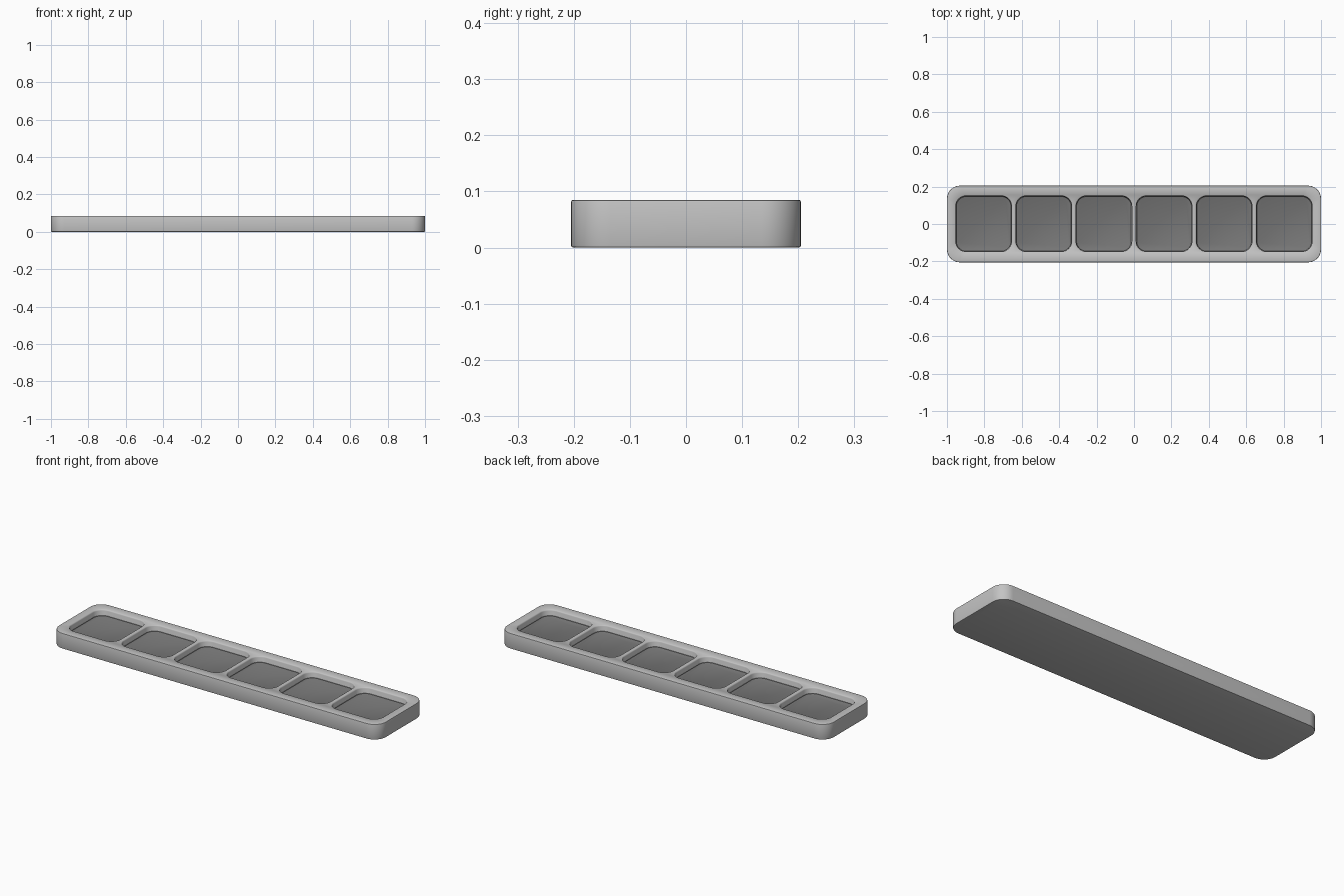
import bpy, bmesh, math

if "Cube" in bpy.data.objects:
    bpy.data.objects.remove(bpy.data.objects["Cube"])

HX, HY, H = 1.0, 0.205, 0.085      # tray half sizes and height
PITCH, WELL, FLOOR = 0.3215, 0.154, 0.05


def material(name, value):
    m = bpy.data.materials.new(name)
    m.diffuse_color = (value, value, value, 1)
    m.use_nodes = True
    m.node_tree.nodes["Principled BSDF"].inputs["Base Color"].default_value = m.diffuse_color
    return m


def ring(bm, cx, cy, hx, hy, r, z, seg=10):
    """Closed loop of vertices around a rounded rectangle."""
    verts = []
    for sx, sy, start in ((1, 1, 0), (-1, 1, 90), (-1, -1, 180), (1, -1, 270)):
        for i in range(seg + 1):
            a = math.radians(start + 90 * i / seg)
            verts.append(bm.verts.new((cx + sx * (hx - r) + r * math.cos(a),
                                       cy + sy * (hy - r) + r * math.sin(a), z)))
    return verts


def loft(bm, rings, mat):
    n = len(rings[0])
    for a, b in zip(rings, rings[1:]):
        for i in range(n):
            j = (i + 1) % n
            bm.faces.new((a[i], a[j], b[j], b[i])).material_index = mat


def loop_edges(bm, verts):
    out = []
    for i, v in enumerate(verts):
        w = verts[(i + 1) % len(verts)]
        out.append(bm.edges.get((v, w)))
    return out


bm = bmesh.new()

# Outer shell with softened lower and upper edges
outer = [ring(bm, 0, 0, HX - d, HY - d, 0.07 - d, z)
         for d, z in ((0.004, 0), (0.001, 0.001), (0, 0.004),
                      (0, H - 0.004), (0.001, H - 0.001), (0.004, H))]
loft(bm, outer, 0)
bm.faces.new(outer[0][::-1])
rim = loop_edges(bm, outer[-1])

# Six rounded square wells
for k in range(6):
    cx = (k - 2.5) * PITCH
    well = [ring(bm, cx, 0.001, WELL - d, WELL - d, 0.06 - d, z)
            for d, z in ((0, H), (0.003, H - 0.002), (0.005, H - 0.006),
                         (0.006, FLOOR + 0.006), (0.008, FLOOR + 0.002), (0.012, FLOOR))]
    loft(bm, well[:4], 0)
    loft(bm, well[3:], 1)
    bm.faces.new(well[-1]).material_index = 1
    rim += loop_edges(bm, well[0])

# Flat top face around the wells
bmesh.ops.triangle_fill(bm, use_beauty=True, use_dissolve=False, edges=rim,
                        normal=(0, 0, 1))
bmesh.ops.recalc_face_normals(bm, faces=bm.faces)

mesh = bpy.data.meshes.new("tray")
bm.to_mesh(mesh)
bm.free()
tray = bpy.data.objects.new("tray", mesh)
bpy.context.collection.objects.link(tray)
mesh.materials.append(material("light grey", 0.55))
mesh.materials.append(material("dark grey", 0.19))

bpy.context.view_layer.objects.active = tray
tray.select_set(True)
bpy.ops.object.shade_smooth_by_angle(angle=math.radians(35))
